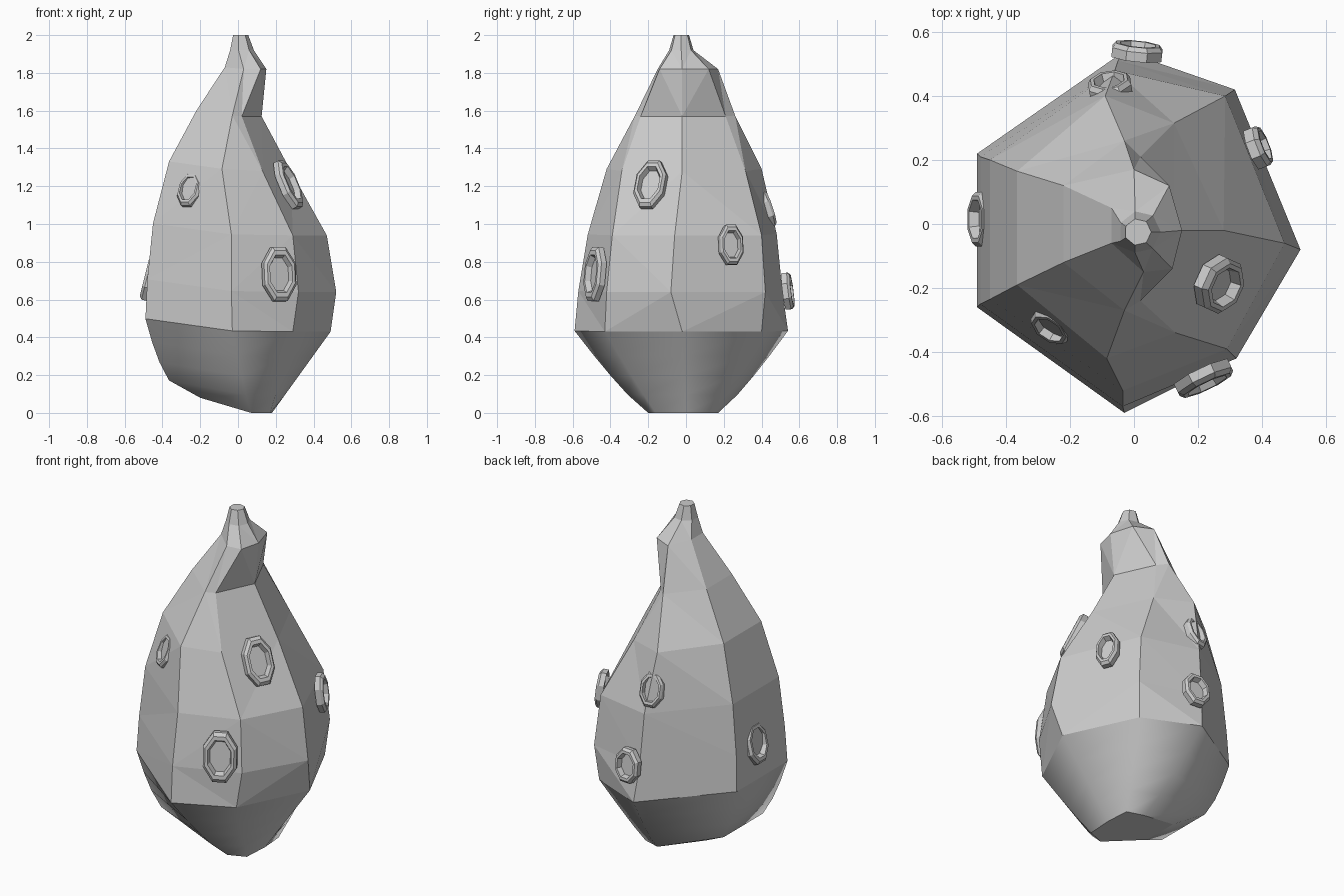
import bpy, bmesh, math
from mathutils import Vector

if "Cube" in bpy.data.objects:
    bpy.data.objects.remove(bpy.data.objects["Cube"])

N = 7
# horizontal corner outlines, bottom of the faceted hull to the neck
levels = [0.43, 0.64, 0.94, 1.28, 1.57, 1.82]
outlines = [
    [(-.49, .22), (-.49, -.26), (-.03, -.59), (.29, -.43), (.49, -.02), (.295, .40), (-.03, .54)],
    [(-.48, .21), (-.48, -.25), (-.035, -.57), (.32, -.42), (.52, -.08), (.315, .42), (-.05, .51)],
    [(-.45, .20), (-.45, -.235), (-.035, -.52), (.29, -.39), (.47, -.06), (.285, .40), (-.06, .48)],
    [(-.365, .165), (-.365, -.19), (-.085, -.42), (.13, -.34), (.28, -.02), (.125, .315), (-.09, .40)],
    [(-.22, .12), (-.22, -.12), (-.03, -.27), (.02, -.24), (.125, -.02), (.02, .21), (-.03, .26)],
    [(-.07, .05), (-.07, -.06), (.03, -.15), (.12, -.14), (.15, -.02), (.11, .12), (.0, .17)],
]
base = [(-.2, .09, .08), (-.2, -.13, .08), (.07, -.2, .0), (.17, -.16, 0), (.18, 0, 0), (.17, .14, 0), (.07, .17, 0)]
bulge = [.37, .37, .85, .95, 1.0, .95, .85]


def hull_ring(z, pts):
    return [Vector((x, y, z + .14 * max(0, -x))) for x, y in pts]


def make_object(name, bm):
    bmesh.ops.recalc_face_normals(bm, faces=bm.faces)
    me = bpy.data.meshes.new(name)
    bm.to_mesh(me)
    bm.free()
    ob = bpy.data.objects.new(name, me)
    bpy.context.collection.objects.link(ob)
    return ob


# body: rounded smooth underside, faceted hull, small crooked tip
hull = [hull_ring(z, p) for z, p in zip(levels, outlines)]
under = []
for t in (0, .22, .45, .7):
    ring = []
    for b, top, p in zip(base, hull[0], bulge):
        b, s = Vector(b), t ** p
        ring.append(Vector((b.x + (top.x - b.x) * s, b.y + (top.y - b.y) * s, b.z + (top.z - b.z) * t)))
    under.append(ring)
tip = []
for z, r, cx in ((1.92, .066, .018), (2.0, .042, .012)):
    tip.append([Vector((cx + r * math.cos(a), -.025 + r * math.sin(a), z))
                for a in (math.radians(154 + 360 / N * i) for i in range(N))])

bm = bmesh.new()
rows = [[bm.verts.new(v) for v in ring] for ring in under + hull + tip]
flat = []
for k in range(len(rows) - 1):
    for i in range(N):
        j = (i + 1) % N
        f = bm.faces.new((rows[k][i], rows[k][j], rows[k + 1][j], rows[k + 1][i]))
        f.smooth = k < len(under)
        if not f.smooth:
            flat.append(f)
bm.faces.new(rows[0])
bm.faces.new(rows[-1])
for i in range(N):
    for row in (rows[0], rows[len(under)]):
        bm.edges.get((row[i], row[(i + 1) % N])).smooth = False
bmesh.ops.triangulate(bm, faces=flat)
make_object("body", bm)


# suckers: thin faceted oval rims with a shallow floor
def sucker(name, centre, normal, w, h):
    n = Vector(normal).normalized()
    side = Vector((0, 0, 1)).cross(n).normalized()
    up = n.cross(side)
    c = Vector(centre)
    bm = bmesh.new()
    loops = []
    for s, d in ((1.0, -.022), (1.0, .008), (.86, .022), (.7, .022), (.6, -.008)):
        loops.append([bm.verts.new(c + side * (w * s * math.cos(a)) + up * (h * s * math.sin(a)) + n * d)
                      for a in (math.tau * (i + .5) / 8 for i in range(8))])
    for a, b in zip(loops, loops[1:]):
        for i in range(8):
            bm.faces.new((a[i], a[(i + 1) % 8], b[(i + 1) % 8], b[i]))
    bm.faces.new(loops[-1])
    make_object(name, bm)


suckers = [
    ((.22, -.485, .735), (.43, -.9, .1), .10, .155),
    ((.27, -.19, 1.21), (.84, -.38, .42), .092, .145),
    ((-.255, -.315, 1.18), (-.55, -.83, .42), .072, .1),
    ((-.475, .015, .71), (-1, 0, .25), .092, .125),
    ((.39, .24, .89), (.92, .36, .12), .07, .115),
    ((.01, .54, .645), (.1, .97, .12), .085, .105),
    ((-.075, .43, 1.08), (-.15, .95, .32), .072, .105),
]
for i, s in enumerate(suckers):
    sucker(f"sucker_{i + 1}", *s)
